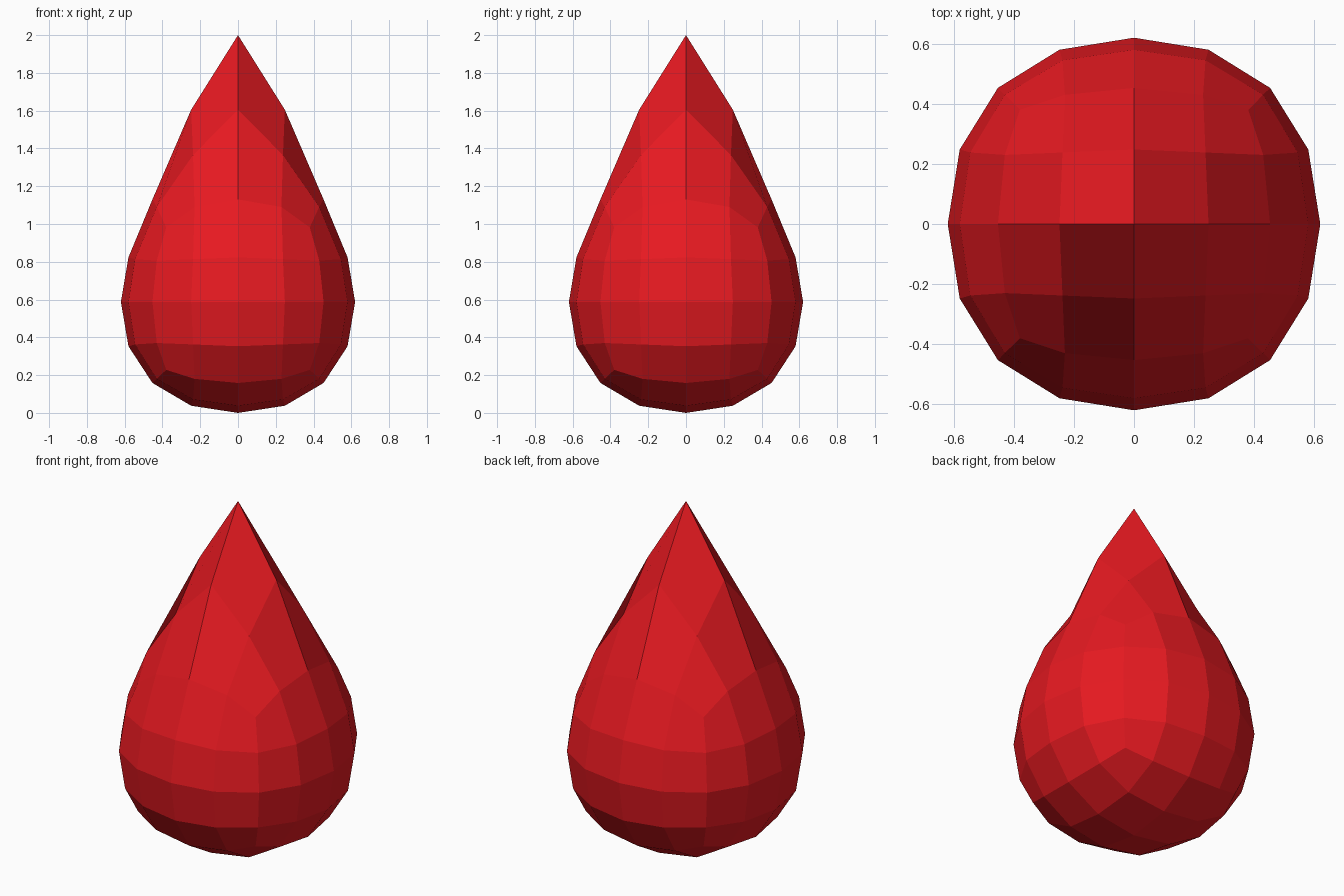
import bpy, bmesh

if "Cube" in bpy.data.objects:
    bpy.data.objects.remove(bpy.data.objects["Cube"])

# Rounded cube: grid position (sorted, largest first) -> rounded position
ROUND = {
    (2, 0, 0): (0.62, 0.0, 0.0),
    (2, 1, 0): (0.58, 0.248, 0.0),
    (2, 1, 1): (0.545, 0.238, 0.238),
    (2, 2, 0): (0.453, 0.453, 0.0),
    (2, 2, 1): (0.43, 0.43, 0.23),
    (2, 2, 2): (0.38, 0.38, 0.38),
}
# Heights of the top cap after it is pulled up to a point
TOP = {(0, 0): 2.0, (1, 0): 1.605, (1, 1): 1.365,
       (2, 0): 1.13, (2, 1): 1.09, (2, 2): 0.982}
CENTRE, SQUASH = 0.588, 0.588 / 0.62

bm = bmesh.new()
bmesh.ops.create_cube(bm, size=4)
bmesh.ops.subdivide_edges(bm, edges=bm.edges[:], cuts=3, use_grid_fill=True)

for v in bm.verts:
    grid = [round(c) for c in v.co]
    order = sorted(range(3), key=lambda i: -abs(grid[i]))
    target = ROUND[tuple(abs(grid[i]) for i in order)]
    for axis, value in zip(order, target):
        v.co[axis] = value if grid[axis] >= 0 else -value
    if grid[2] == 2:
        v.co.z = TOP[tuple(sorted((abs(grid[0]), abs(grid[1])), reverse=True))]
    else:
        v.co.z = CENTRE + v.co.z * SQUASH

bmesh.ops.recalc_face_normals(bm, faces=bm.faces[:])
mesh = bpy.data.meshes.new("droplet")
bm.to_mesh(mesh)
bm.free()

# Red droplet, flat shaded
red = bpy.data.materials.new("red")
red.diffuse_color = (0.8, 0.01, 0.015, 1)
red.use_nodes = True
red.node_tree.nodes["Principled BSDF"].inputs["Base Color"].default_value = red.diffuse_color
mesh.materials.append(red)
bpy.context.collection.objects.link(bpy.data.objects.new("droplet", mesh))
